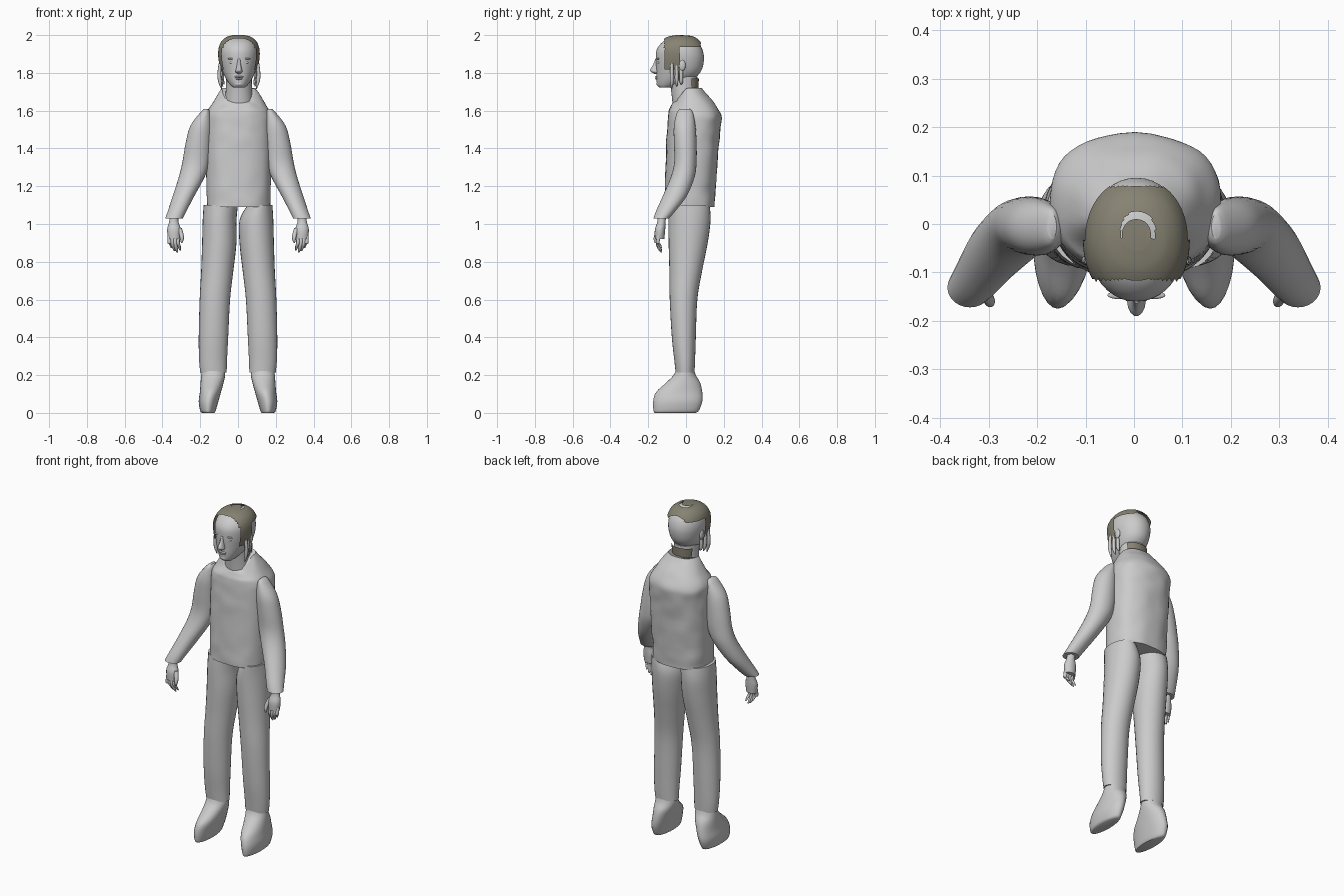
import bpy, bmesh, math
from mathutils import Vector, noise

old = bpy.data.objects.get("Cube")
if old:
    bpy.data.objects.remove(old, do_unlink=True)


def material(name, rgb):
    m = bpy.data.materials.new(name)
    m.use_nodes = True
    m.diffuse_color = (*rgb, 1)
    m.node_tree.nodes["Principled BSDF"].inputs["Base Color"].default_value = (*rgb, 1)
    return m


grey = material("pale grey", (0.6, 0.6, 0.6))
olive = material("olive hair", (0.24, 0.225, 0.17))
parts = []


def spline(a, b, c, d, t):
    return [0.5 * (2 * q + (r - p) * t + (2 * p - 5 * q + 4 * r - s) * t * t
                   + (3 * q - p - 3 * r + s) * t ** 3) for p, q, r, s in zip(a, b, c, d)]


def loft(name, rows, mat=grey, sides=28, steps=4, square=2.0, shape=None, keep=None, side=1):
    """Rows are (z, x min, x max, y min, y max), joined by smooth rings."""
    rings = []
    for i in range(len(rows) - 1):
        quad = [rows[min(max(i + k, 0), len(rows) - 1)] for k in (-1, 0, 1, 2)]
        rings += [spline(*quad, k / steps) for k in range(steps)]
    rings.append(rows[-1])
    bm = bmesh.new()
    loops = []
    for z, x0, x1, y0, y1 in rings:
        loop = []
        for k in range(sides):
            a = math.tau * k / sides
            c, s = math.cos(a), math.sin(a)
            c = math.copysign(abs(c) ** (2 / square), c)
            s = math.copysign(abs(s) ** (2 / square), s)
            p = Vector(((x0 + x1) / 2 + c * (x1 - x0) / 2, (y0 + y1) / 2 + s * (y1 - y0) / 2, z))
            p = shape(p) if shape else p
            loop.append(bm.verts.new((p.x * side, p.y, p.z)))
        loops.append(loop)
    for low, high in zip(loops, loops[1:]):
        for k in range(sides):
            n = (k + 1) % sides
            bm.faces.new((low[k], low[n], high[n], high[k]))
    bm.faces.new(loops[0][::-1])
    bm.faces.new(loops[-1])
    bmesh.ops.recalc_face_normals(bm, faces=bm.faces)
    if keep:
        gone = [f for f in bm.faces if not keep(f.calc_center_median())]
        bmesh.ops.delete(bm, geom=gone, context='FACES')
    mesh = bpy.data.meshes.new(name)
    bm.to_mesh(mesh)
    bm.free()
    mesh.materials.append(mat)
    ob = bpy.data.objects.new(name, mesh)
    bpy.context.collection.objects.link(ob)
    parts.append(ob)
    return ob


def tube(name, path, mat=grey, side=1):
    """Path points are (x, y, z, radius)."""
    rows = [(z, x - r, x + r, y - r, y + r) for x, y, z, r in path]
    return loft(name, rows, mat, sides=10, steps=3, side=side)


def ball(name, loc, scale, mat=grey):
    bm = bmesh.new()
    bmesh.ops.create_uvsphere(bm, u_segments=16, v_segments=10, radius=1)
    for v in bm.verts:
        v.co = Vector([p + c * s for p, c, s in zip(loc, v.co, scale)])
    mesh = bpy.data.meshes.new(name)
    bm.to_mesh(mesh)
    bm.free()
    mesh.materials.append(mat)
    ob = bpy.data.objects.new(name, mesh)
    bpy.context.collection.objects.link(ob)
    parts.append(ob)


# Vest: slightly crumpled cloth with a neckline dipping at the front
def crumple(p):
    d = noise.noise(p * 14) * 0.005
    q = Vector((p.x * (1 + d * 4), p.y + d, p.z))
    if p.z > 1.6:
        q.z -= 0.07 * (p.z - 1.6) / 0.12 * min(max(-p.y / 0.05, 0), 1)
    return q


loft("vest", [(1.09, -.165, .17, -.115, .152), (1.2, -.168, .174, -.112, .158),
              (1.4, -.172, .178, -.105, .172), (1.52, -.172, .178, -.1, .183),
              (1.58, -.17, .175, -.095, .185), (1.64, -.135, .142, -.085, .15),
              (1.69, -.105, .112, -.072, .108), (1.72, -.085, .09, -.063, .084)],
     sides=48, steps=6, square=2.4, shape=crumple)

for side, word in ((1, "left"), (-1, "right")):
    # Trouser leg and shoe
    inner = 0.05 if side > 0 else 0.0
    loft(word + "_trouser_leg",
         [(1.1, inner, .182, -.09, .125), (1.02, .008, .187, -.093, .13),
          (.9, .008, .19, -.092, .115), (.75, .025, .195, -.088, .085),
          (.6, .042, .203, -.086, .06), (.4, .052, .208, -.075, .052),
          (.28, .058, .206, -.062, .048), (.215, .06, .2, -.055, .045)], side=side)
    loft(word + "_shoe",
         [(0, .125, .19, -.165, .05), (.012, .118, .2, -.172, .068),
          (.06, .104, .208, -.174, .086), (.11, .09, .202, -.158, .086),
          (.16, .076, .198, -.105, .075), (.2, .068, .195, -.066, .052),
          (.24, .07, .19, -.05, .04)], side=side)
    # Sleeve bending forward at the elbow
    loft(word + "_sleeve",
         [(1.61, .16, .178, -.03, .02), (1.59, .147, .2, -.048, .036),
          (1.52, .138, .252, -.064, .05), (1.43, .142, .277, -.064, .056),
          (1.33, .15, .294, -.062, .056), (1.25, .176, .313, -.08, .046),
          (1.15, .23, .345, -.122, .005), (1.07, .272, .371, -.158, -.055),
          (1.03, .292, .385, -.172, -.09)], side=side)
    # Hand with four fingers and a thumb
    loft(word + "_palm", [(1.05, .315, .36, -.15, -.105), (1.01, .315, .365, -.152, -.108),
                          (.97, .302, .375, -.165, -.11), (.92, .306, .37, -.165, -.115)],
         sides=16, side=side)
    for k in range(4):
        x, drop = .318 + k * .015, (.012, 0, .008, .024)[k]
        tube(f"{word}_finger_{k + 1}", [(x, -.142, .94, .011), (x, -.15, .9, .01),
                                        (x - .006, -.142, .87 + drop, .009),
                                        (x - .012, -.13, .848 + drop, .004)], side=side)
    tube(word + "_thumb", [(.312, -.14, .98, .014), (.3, -.155, .945, .012),
                           (.297, -.162, .92, .01), (.298, -.162, .9, .004)], side=side)

# Head and neck
head_rows = [(1.722, -.025, .035, -.14, -.085), (1.735, -.04, .05, -.152, -.03),
             (1.765, -.062, .072, -.156, .035), (1.81, -.082, .092, -.157, .08),
             (1.87, -.094, .104, -.16, .095), (1.92, -.093, .103, -.156, .088),
             (1.958, -.078, .088, -.13, .066), (1.982, -.05, .06, -.09, .035),
             (1.992, -.015, .025, -.045, .0)]
loft("head", head_rows, sides=40, steps=6, square=2.1)
loft("neck", [(1.62, -.07, .08, -.07, .06), (1.7, -.065, .075, -.078, .058),
              (1.78, -.062, .072, -.09, .06)])

# Face
loft("nose", [(1.795, -.003, .013, -.168, -.13), (1.806, -.014, .024, -.186, -.13),
              (1.818, -.011, .021, -.19, -.13), (1.845, -.006, .016, -.174, -.13),
              (1.875, -.004, .014, -.163, -.13)], sides=14)
ball("upper_lip", (.005, -.153, 1.779), (.024, .012, .005))
ball("lower_lip", (.005, -.151, 1.769), (.02, .012, .006))
ball("chin", (.005, -.142, 1.742), (.022, .014, .014))
for s, word in ((1, "left"), (-1, "right")):
    ball(word + "_eye", (.005 + s * .036, -.143, 1.855), (.015, .008, .007))
    ball(word + "_brow", (.005 + s * .036, -.147, 1.875), (.024, .008, .005))
    ball(word + "_ear", (.005 + s * .094, -.02, 1.84), (.01, .018, .03))


# Hair cap: a thin shell cut to the crown and the temples, with a worn gap on top
def hair_area(p):
    gap = math.hypot((p.x - .008) / .034, (p.y + .015) / .04)
    if .62 < gap < 1.05 and p.y > -.03:
        return False
    crown = p.z > 1.935 and p.y < .078
    temple = p.z > 1.82 and p.y < -.03
    return p.y > -.115 and (crown or temple)


shell = .01
hair_rows = [(z + .008, x0 - shell, x1 + shell, y0 - shell, y1 + shell)
             for z, x0, x1, y0, y1 in head_rows[2:]]
hair = loft("hair_cap", hair_rows, olive, sides=72, steps=10, square=2.1, keep=hair_area)
loft("nape_hair", [(1.715, -.06, .07, -.03, .066), (1.77, -.066, .076, -.03, .068)], olive,
     keep=lambda p: p.y > .03 and 1.716 < p.z < 1.769)

# Loose locks beside the jaw
for s, word in ((1, "left"), (-1, "right")):
    for k in range(3):
        x, y = .005 + s * (.1 - k * .007), -.075 + k * .025
        tube(f"{word}_lock_{k + 1}", [(x, y, 1.85, .008), (x + s * .004, y, 1.79, .01),
                                      (x, y, 1.75, .009), (x - s * .008, y, 1.715 + k * .012, .002)])

# Smooth shading that keeps hems and cut edges sharp
bpy.ops.object.select_all(action='DESELECT')
for ob in parts:
    ob.select_set(True)
bpy.context.view_layer.objects.active = parts[0]
bpy.ops.object.shade_smooth_by_angle(angle=math.radians(45))
